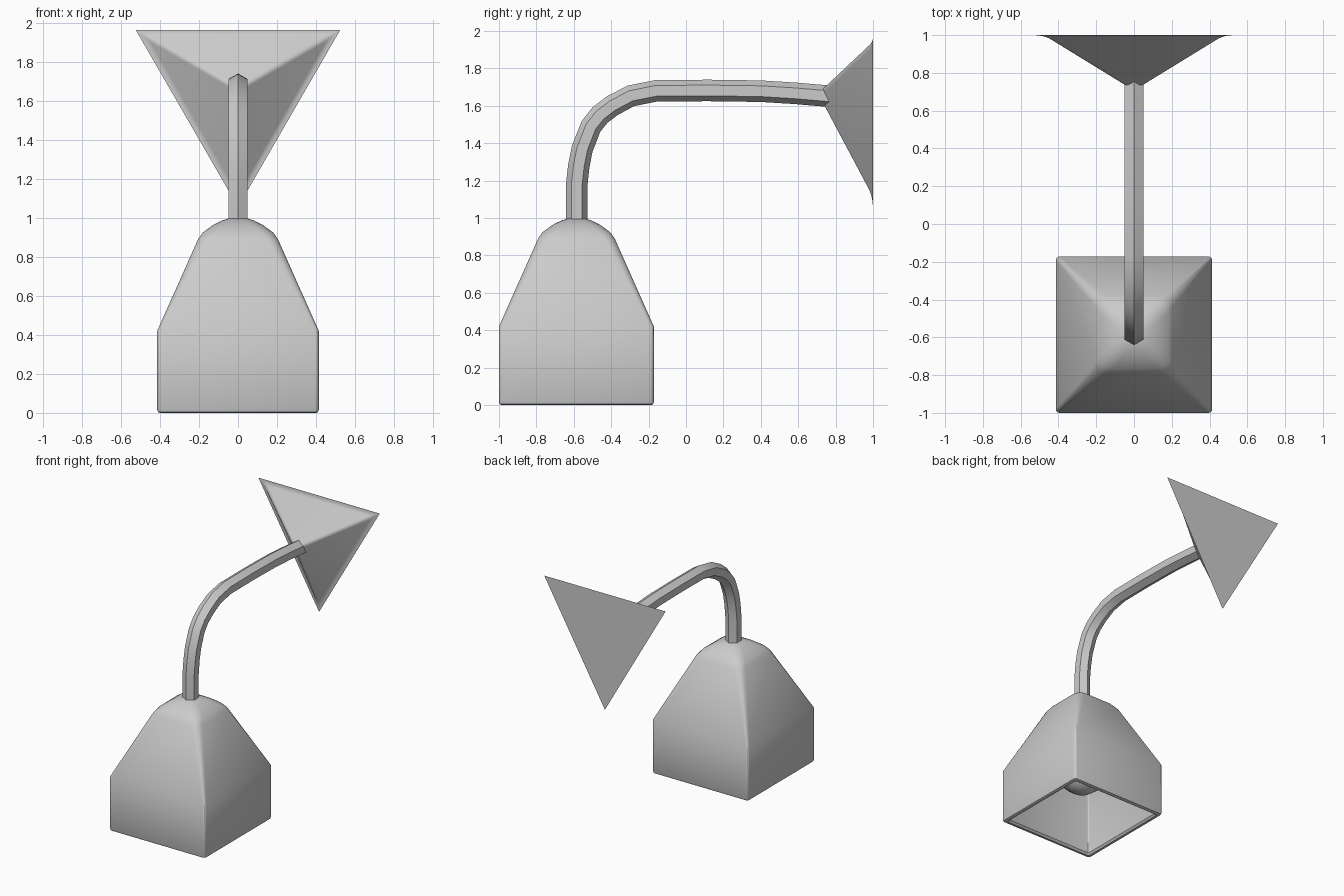
import bpy, bmesh, math
from mathutils import Vector

if "Cube" in bpy.data.objects:
    bpy.data.objects.remove(bpy.data.objects["Cube"])

CY = -0.586  # centre of the shade in y


def make(name, verts, faces, bevel=0, angle=30):
    me = bpy.data.meshes.new(name)
    me.from_pydata([tuple(v) for v in verts], [], faces)
    bm = bmesh.new()
    bm.from_mesh(me)
    if bevel:
        bmesh.ops.bevel(bm, geom=bm.edges[:] + bm.verts[:], offset=bevel,
                        segments=3, profile=0.5, affect='EDGES', clamp_overlap=True)
    bmesh.ops.recalc_face_normals(bm, faces=bm.faces)
    bm.to_mesh(me)
    bm.free()
    ob = bpy.data.objects.new(name, me)
    bpy.context.collection.objects.link(ob)
    if angle:
        bpy.ops.object.select_all(action='DESELECT')
        ob.select_set(True)
        bpy.context.view_layer.objects.active = ob
        bpy.ops.object.shade_smooth_by_angle(angle=math.radians(angle))
    return ob


def loft(name, rings, angle=30):
    """Skin equal-sized rings and cap both ends."""
    n = len(rings[0])
    verts = [v for r in rings for v in r]
    faces = [(i*n + j, i*n + (j+1) % n, (i+1)*n + (j+1) % n, (i+1)*n + j)
             for i in range(len(rings)-1) for j in range(n)]
    faces += [tuple(range(n)), tuple(range(len(verts)-n, len(verts)))]
    return make(name, verts, faces, angle=angle)


def square_ring(h, r, z, seg=3):
    """Square of half size h with corner radius r."""
    out = []
    for q in range(4):
        a0 = q * math.pi / 2
        sx = 1 if q in (0, 3) else -1
        sy = 1 if q in (0, 1) else -1
        for k in range(seg + 1):
            a = a0 + k / seg * math.pi / 2
            out.append(Vector((sx*(h-r) + r*math.cos(a),
                               CY + sy*(h-r) + r*math.sin(a), z)))
    return out


# Hollow shade: inner ceiling, down to the rim, up the outside to the crown
profile = [(0.04, 0.03, 0.955), (0.12, 0.06, 0.92), (0.17, 0.05, 0.87),
           (0.374, 0.012, 0.41), (0.374, 0.012, 0.015), (0.386, 0.014, 0.0),
           (0.40, 0.016, 0.0), (0.41, 0.018, 0.005), (0.414, 0.02, 0.016),
           (0.414, 0.02, 0.42), (0.205, 0.055, 0.89), (0.18, 0.065, 0.925),
           (0.125, 0.06, 0.965), (0.08, 0.05, 0.987), (0.035, 0.03, 1.0)]
loft("shade", [square_ring(*p) for p in profile])

# Hexagonal bent arm
path = [(-.584, .97), (-.584, 1.18), (-.573, 1.28), (-.555, 1.37), (-.508, 1.49),
        (-.46, 1.55), (-.395, 1.60), (-.295, 1.653), (-.16, 1.68), (.12, 1.682),
        (.4, 1.678), (.58, 1.667), (.78, 1.65)]
pts = [Vector((0, y, z)) for y, z in path]
X = Vector((1, 0, 0))
rings = []
for i, p in enumerate(pts):
    a = (p - pts[i-1]).normalized() if i else Vector()
    b = (pts[i+1] - p).normalized() if i < len(pts)-1 else Vector()
    nrm = X.cross((a + b).normalized())
    rings.append([p + 0.0575*(math.cos(k*math.pi/3)*nrm + math.sin(k*math.pi/3)*X)
                  for k in range(6)])
loft("arm", rings, angle=20)

# Triangular pyramid wall mount
R, CZ = 0.565, 1.66
tri = [Vector((R*math.cos(a), 1.0, CZ + R*math.sin(a)))
       for a in (math.radians(d) for d in (30, 150, 270))]
make("wall_mount", tri + [Vector((0, 0.70, CZ))],
     [(0, 1, 2), (0, 1, 3), (1, 2, 3), (2, 0, 3)], bevel=0.02)

# Bulb and its neck inside the shade
bulb = [(0.01, .22), (.08, .238), (.14, .283), (.178, .345), (.19, .41), (.178, .475),
        (.14, .54), (.09, .60), (.07, .66), (.07, .94)]
loft("bulb", [[Vector((r*math.cos(k*math.pi/6), CY + r*math.sin(k*math.pi/6), z))
               for k in range(12)] for r, z in bulb])
